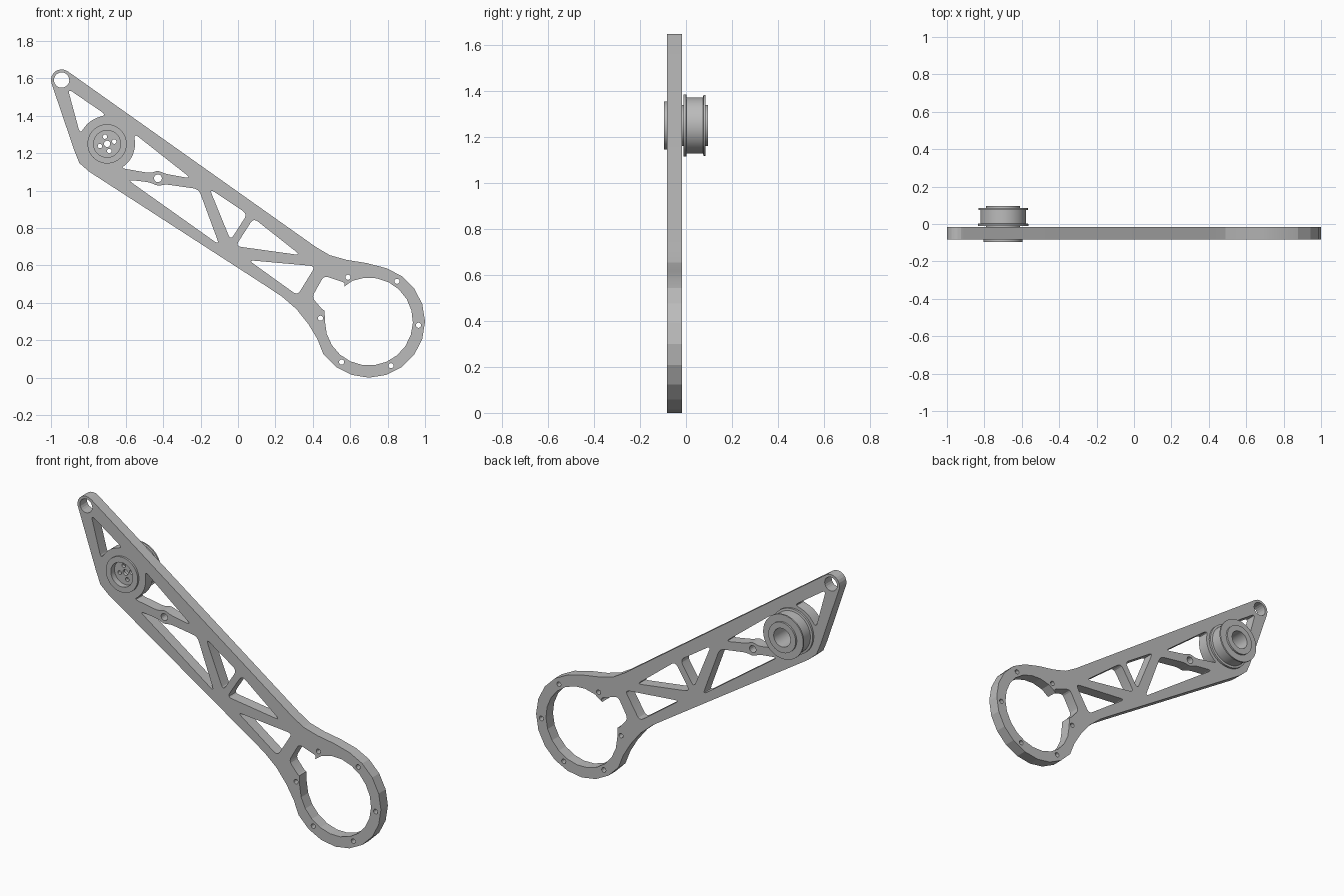
import bpy, bmesh
from math import radians, sin, cos, pi
from mathutils import Vector, Matrix

old = bpy.data.objects.get("Cube")
if old:
    bpy.data.objects.remove(old, do_unlink=True)

grey = bpy.data.materials.new("machined grey")
grey.use_nodes = True
colour = (0.5, 0.5, 0.5, 1)
grey.diffuse_color = colour
grey.node_tree.nodes["Principled BSDF"].inputs["Base Color"].default_value = colour

BOSS = (-.70, 1.25)
RING = (.70, .30)
TIP = (-.943, 1.591)
PIVOT = (-.428, 1.066)


def arc(centre, radius, start, end, steps):
    """Points along an arc, angles in degrees."""
    angles = [radians(start + (end - start) * i / steps) for i in range(steps + 1)]
    return [(centre[0] + radius * cos(a), centre[1] + radius * sin(a)) for a in angles]


def circle(centre, radius, sides=20):
    return arc(centre, radius, 0, 360, sides)[:-1]


def rounded(points, trim=.03):
    """Round each corner of a closed polygon with a short curve."""
    result = []
    pts = [Vector(p) for p in points]
    for i, p in enumerate(pts):
        before, after = pts[i - 1] - p, pts[(i + 1) % len(pts)] - p
        a = p + before.normalized() * min(trim, before.length * .45)
        b = p + after.normalized() * min(trim, after.length * .45)
        for t in (0, .25, .5, .75, 1):
            result.append(a * (1 - t) ** 2 + p * 2 * t * (1 - t) + b * t ** 2)
    return result


def finish(name, mesh):
    bm = bmesh.new()
    bm.from_mesh(mesh)
    bmesh.ops.remove_doubles(bm, verts=bm.verts, dist=.0001)
    bmesh.ops.recalc_face_normals(bm, faces=bm.faces)
    bm.to_mesh(mesh)
    bm.free()
    mesh.materials.clear()
    mesh.materials.append(grey)
    obj = bpy.data.objects.new(name, mesh)
    bpy.context.collection.objects.link(obj)
    bpy.ops.object.select_all(action='DESELECT')
    obj.select_set(True)
    bpy.context.view_layer.objects.active = obj
    bpy.ops.object.shade_smooth_by_angle(angle=radians(15))
    return obj


def plate(name, loops, front, back):
    """Flat plate: first loop is the outline, the others are openings."""
    curve = bpy.data.curves.new(name + " profile", 'CURVE')
    curve.dimensions = '2D'
    curve.fill_mode = 'BOTH'
    curve.extrude = (back - front) / 2
    for loop in loops:
        spline = curve.splines.new('POLY')
        spline.points.add(len(loop) - 1)
        for point, co in zip(spline.points, loop):
            point.co = (co[0], co[1], 0, 1)
        spline.use_cyclic_u = True
    helper = bpy.data.objects.new(name + " helper", curve)
    bpy.context.collection.objects.link(helper)
    graph = bpy.context.evaluated_depsgraph_get()
    mesh = bpy.data.meshes.new_from_object(helper.evaluated_get(graph))
    bpy.data.objects.remove(helper, do_unlink=True)
    mesh.transform(Matrix.Translation((0, (front + back) / 2, 0)) @ Matrix.Rotation(pi / 2, 4, 'X'))
    return finish(name, mesh)


def lathe(name, profile, sides=48):
    """Spin a closed (radius, y) profile about the boss axis."""
    bm = bmesh.new()
    rings = []
    for i in range(sides):
        a = 2 * pi * i / sides
        rings.append([bm.verts.new((BOSS[0] + r * cos(a), y, BOSS[1] + r * sin(a)))
                      for r, y in profile])
    for i in range(sides):
        p, q = rings[i - 1], rings[i]
        for j in range(len(profile)):
            bm.faces.new((p[j - 1], p[j], q[j], q[j - 1]))
    mesh = bpy.data.meshes.new(name)
    bm.to_mesh(mesh)
    bm.free()
    return finish(name, mesh)


# Arm outline: tip, upper edge, ring, lower edge
outline = arc(TIP, .057, 195, 55, 8)
outline += [(.414, .70), (.49, .655), (.58, .63), (.69, .612)]
outline += arc(RING, .30, 72, -144, 12)
outline += [(.425, .205), (.377, .285), (.313, .366), (.233, .435), (.142, .495),
            (-.794, 1.10), (-.848, 1.147), (-.874, 1.211)]

# Truss pockets
pockets = [
    rounded([(-.91, 1.545), (-.705, 1.405)] + arc(BOSS, .15, 108, 140, 3) + [(-.845, 1.305)]),
    rounded([(-.555, 1.305), (-.25, 1.065), (-.39, 1.09), (-.428, 1.108), (-.467, 1.093),
             (-.625, 1.12)] + arc(BOSS, .15, -48, 0, 4)),
    rounded([(-.59, 1.058), (-.473, 1.045), (-.428, 1.024), (-.388, 1.034),
             (-.21, 1.008), (-.10, .71)]),
    rounded([(-.152, 1.01), (.05, .875), (-.04, .735)]),
    rounded([(.083, .853), (.334, .655), (-.013, .703)]),
    rounded([(.056, .628), (.414, .596), (.318, .44)]),
]

# Ring opening with its corner notch
opening = arc(RING, .235, 112, -180, 18)
opening += rounded([(.463, .35), (.395, .43), (.46, .545), (.58, .505)], .025)[2:]

# Bolt holes, tip hole, pivot hole and boss seat
bolts = [(.588, .537), (.85, .515), (.965, .28), (.818, .064), (.554, .083), (.441, .318)]
holes = [circle(b, .014, 12) for b in bolts]
holes += [circle(TIP, .041), circle(PIVOT, .021, 16), circle(BOSS, .098, 48)]

plate("arm_plate", [outline, opening] + pockets + holes, -.083, -.017)

# Flanged pulley with its bearing collar through the plate
lathe("pulley", [
    (.072, -.095), (.105, -.095), (.105, -.083), (.098, -.083), (.098, -.017),
    (.09, -.017), (.09, -.011), (.135, -.011), (.135, .001), (.122, .003),
    (.122, .074), (.132, .076), (.132, .085), (.09, .085), (.09, .096),
    (.055, .096), (.055, -.045), (.072, -.045)])

# Hub web with a centre hole and four screw holes
web = [circle(BOSS, .074, 48), circle(BOSS, .017, 16)]
for angle in (17, 107, 197, 287):
    web.append(circle(arc(BOSS, .04, angle, angle, 1)[0], .012, 12))
plate("hub_web", web, -.06, -.04)
